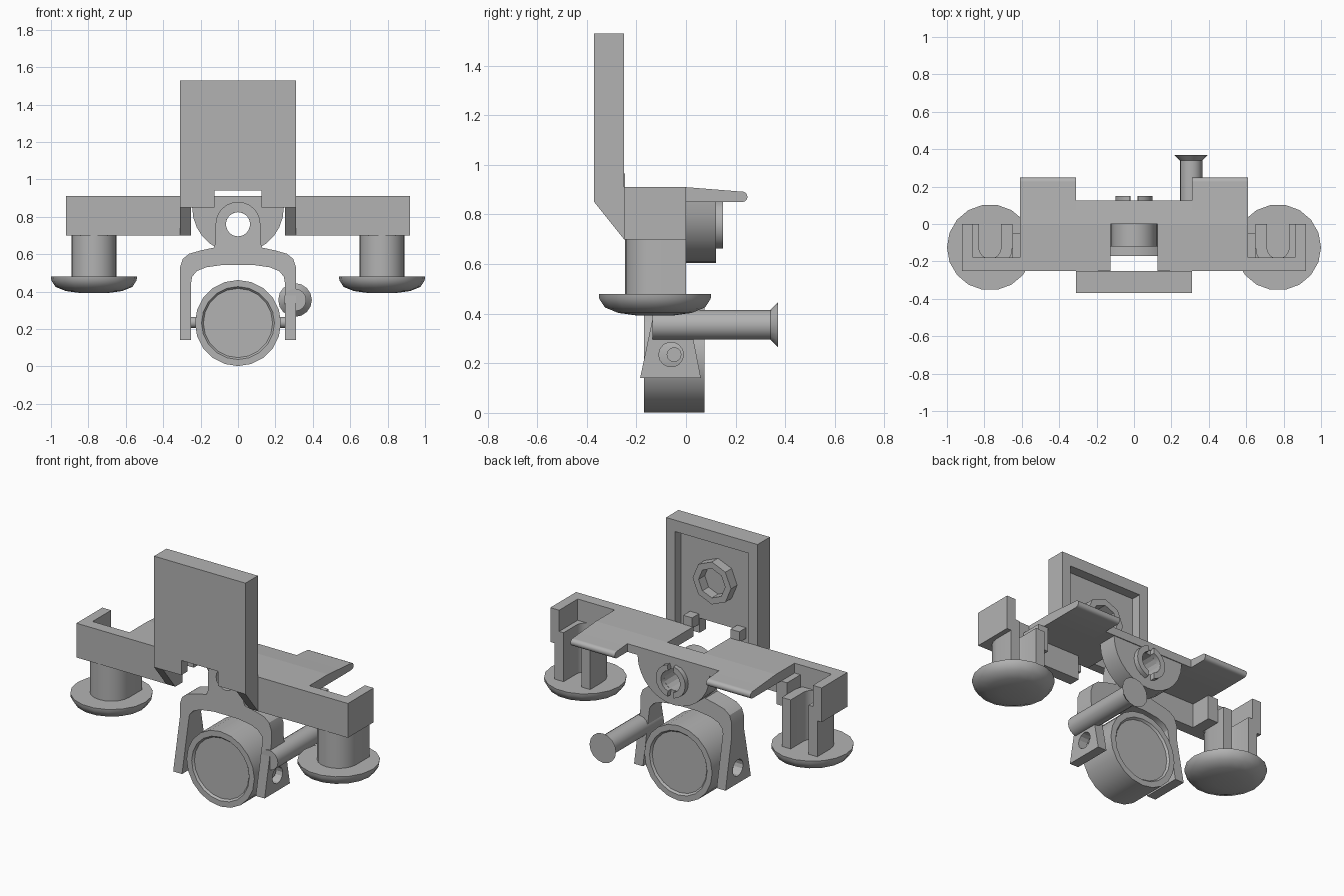
import bpy, bmesh, math
from mathutils import Vector

cube = bpy.data.objects.get("Cube")
if cube:
    bpy.data.objects.remove(cube)

grey = bpy.data.materials.new("plain_grey")
grey.use_nodes = True
grey.diffuse_color = (0.45, 0.45, 0.45, 1)
grey.node_tree.nodes["Principled BSDF"].inputs["Base Color"].default_value = grey.diffuse_color


def finish(name, bm, smooth=None):
    bmesh.ops.recalc_face_normals(bm, faces=bm.faces)
    mesh = bpy.data.meshes.new(name)
    bm.to_mesh(mesh)
    bm.free()
    mesh.materials.append(grey)
    ob = bpy.data.objects.new(name, mesh)
    bpy.context.collection.objects.link(ob)
    if smooth:
        activate(ob)
        bpy.ops.object.shade_smooth_by_angle(angle=math.radians(smooth))
    return ob


def activate(ob):
    bpy.ops.object.select_all(action='DESELECT')
    ob.select_set(True)
    bpy.context.view_layer.objects.active = ob


def place(axis, u, v, w):
    return Vector({'x': (w, u, v), 'y': (u, w, v), 'z': (u, v, w)}[axis])


def prism(name, pts, axis, a, b, smooth=None):
    """Extrude a flat outline along an axis from a to b."""
    bm = bmesh.new()
    lo = [bm.verts.new(place(axis, u, v, a)) for u, v in pts]
    hi = [bm.verts.new(place(axis, u, v, b)) for u, v in pts]
    bm.faces.new(lo)
    bm.faces.new(hi)
    for i in range(len(pts)):
        j = (i + 1) % len(pts)
        bm.faces.new((lo[i], lo[j], hi[j], hi[i]))
    return finish(name, bm, smooth)


def box(name, x0, x1, y0, y1, z0, z1):
    return prism(name, [(x0, y0), (x1, y0), (x1, y1), (x0, y1)], 'z', z0, z1)


def arc(cx, cy, r, a0, a1, n):
    angles = [math.radians(a0 + (a1 - a0) * i / n) for i in range(n + 1)]
    return [(cx + r * math.cos(t), cy + r * math.sin(t)) for t in angles]


def circle(cx, cy, r, n, turn=0):
    return arc(cx, cy, r, turn, turn + 360, n)[:-1]


def lathe(name, profile, axis, u, v, n, smooth=35, closed=False):
    """Revolve (radius, along) points around an axis through u, v."""
    bm = bmesh.new()
    rings = [[bm.verts.new(place(axis, p, q, w)) for p, q in circle(u, v, r, n)]
             for r, w in profile]
    pairs = list(zip(rings, rings[1:]))
    if closed:
        pairs.append((rings[-1], rings[0]))
    else:
        bm.faces.new(rings[0])
        bm.faces.new(rings[-1])
    for p, q in pairs:
        for i in range(n):
            j = (i + 1) % n
            bm.faces.new((p[i], p[j], q[j], q[i]))
    return finish(name, bm, smooth)


def cut(ob, cutter):
    cutter.hide_render = True
    mod = ob.modifiers.new("cut", 'BOOLEAN')
    mod.operation = 'DIFFERENCE'
    mod.solver = 'EXACT'
    mod.object = cutter
    activate(ob)
    bpy.ops.object.modifier_apply(modifier=mod.name)
    bpy.data.objects.remove(cutter)


# Upright plate: hollow behind, with a notch at the foot
prism("plate_face", [(-.25, .85), (-.125, .85), (-.125, .94), (.125, .94), (.125, .85),
                     (.25, .85), (.25, 1.53), (-.25, 1.53)], 'y', -.37, -.31)
box("plate_top_rim", -.25, .25, -.31, -.25, 1.46, 1.53)
lathe("plate_socket", [(.13, -.31), (.13, -.25), (.09, -.25), (.09, -.31)],
      'y', 0, 1.21, 8, None, True)

# Deck bridge between the wings
prism("deck_bridge", [(0, .91), (.125, .9), (.125, .85), (0, .85)], 'x', -.31, .31)

wing = [(0, .91), (.225, .892)] + arc(.227, .871, .021, 80, -90, 6) + [(0, .85)]
gusset = [(-.37, 1.53), (-.37, .85), (-.25, .7), (-.25, 1.53)]

for side, s in (("left", 1), ("right", -1)):
    def sbox(name, x0, x1, *rest):
        return box(side + "_" + name, min(s * x0, s * x1), max(s * x0, s * x1), *rest)

    prism(side + "_plate_rim", gusset, 'x', s * .25, s * .31)
    sbox("plate_peg", .13, .19, -.31, -.245, .9, .965)
    # Beam: deck, front wall, end wall and inner step
    sbox("deck", .125, .61, -.25, 0, .85, .91)
    prism(side + "_deck_wing", wing, 'x', s * .31, s * .61, 35)
    sbox("beam_front", .25, .92, -.25, -.18, .7, .91)
    sbox("beam_end", .86, .92, -.18, 0, .7, .91)
    sbox("beam_step", .58, .65, -.18, -.05, .7, .85)
    # Pad: U-shaped post on a domed foot
    cx = s * .77
    post = arc(cx, -.125, .12, 180, 360, 10) + [(cx + .12, 0), (cx + .06, 0)]
    post += arc(cx, -.125, .06, 0, -180, 8) + [(cx - .06, 0), (cx - .12, 0)]
    prism(side + "_post", post, 'z', .48, .78, 35)
    lathe(side + "_foot", [(.23, .48), (.228, .46), (.205, .425), (.15, .403), (.07, .392)],
          'z', cx, -.125, 18)

# Pivot boss under the bridge, with a split collar
boss = prism("pivot_boss", arc(0, .85, .245, 180, 360, 14), 'y', 0, .12, 30)
cut(boss, prism("boss_hole", circle(0, .76, .065, 16), 'y', -.1, .2))
for name, a in (("left_collar", -78), ("right_collar", 102)):
    half = arc(0, .76, .1, a, a + 156, 8) + arc(0, .76, .065, a + 152, a + 4, 8)
    prism(name, half, 'y', .12, .15, 35)

# Yoke: arched fork with an eye on top, legs deepening downwards
half = [(.25, .14), (.31, .14), (.31, .45), (.31, .53), (.295, .575),
        (.26, .603), (.2, .62), (.13, .635), (.12, .66)]
eye = arc(0, .76, .12, 0, 180, 12)
inner = [(-.25, .45), (-.245, .48), (-.22, .51), (-.17, .53), (-.08, .543)]
outline = half + eye + [(-x, z) for x, z in reversed(half)]
outline += inner + [(-x, z) for x, z in reversed(inner)]
yoke = prism("yoke", outline, 'y', -.12, 0, 30)
for v in yoke.data.vertices:
    drop = max(0, (.45 - v.co.z) / .31)
    v.co.y += drop * (-.065 if v.co.y < -.06 else .06)
cut(yoke, prism("eye_hole", circle(0, .76, .065, 16), 'y', -.3, .2))
for s in (1, -1):
    cut(yoke, prism("leg_hole", circle(-.06, .235, .05, 14), 'x', s * .2, s * .4))

# Round drum on a small axle, held in the yoke
lathe("drum", [(.185, -.158), (.195, -.17), (.23, -.17), (.23, .075), (.195, .075), (.185, .063)],
      'y', 0, .232, 20)
prism("axle", circle(-.048, .235, .03, 12), 'x', -.27, .27, 35)

# Side pin with a flared end
lathe("side_pin", [(.06, -.135), (.06, .34), (.09, .37)], 'y', .305, .355, 16)
